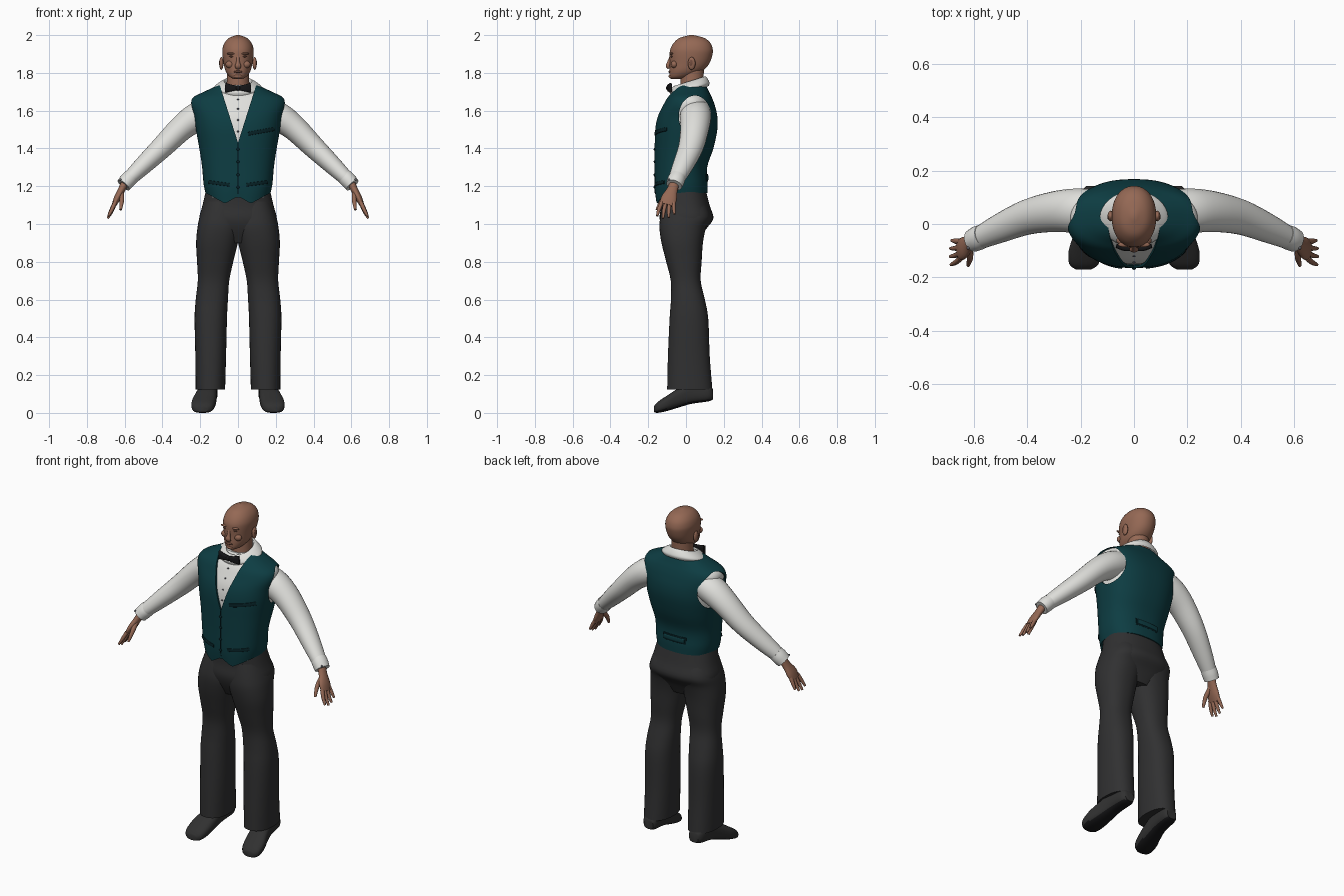
import bpy, bmesh
from math import cos, sin, pi, copysign
from mathutils import Vector

cube = bpy.data.objects.get("Cube")
if cube:
    bpy.data.objects.remove(cube, do_unlink=True)


def material(name, r, g, b):
    m = bpy.data.materials.new(name)
    m.use_nodes = True
    m.diffuse_color = (r, g, b, 1)
    m.node_tree.nodes["Principled BSDF"].inputs["Base Color"].default_value = (r, g, b, 1)
    return m


SKIN = material("brown skin", 0.30, 0.14, 0.09)
LIP = material("dark skin", 0.17, 0.075, 0.05)
TEAL = material("teal cloth", 0.004, 0.046, 0.055)
TRIM = material("dark teal trim", 0.002, 0.016, 0.02)
WHITE = material("white shirt", 0.75, 0.75, 0.72)
GREY = material("charcoal cloth", 0.03, 0.03, 0.031)
LEATHER = material("shoe leather", 0.03, 0.03, 0.03)
BLACK = material("black", 0.008, 0.008, 0.009)
BUTTON = material("grey button", 0.12, 0.12, 0.14)
parts = []


def finish(name, bm, mat, mirror=False):
    me = bpy.data.meshes.new(name)
    bm.to_mesh(me)
    bm.free()
    me.materials.append(mat)
    ob = bpy.data.objects.new(name, me)
    bpy.context.collection.objects.link(ob)
    if mirror:
        ob.modifiers.new("Mirror", 'MIRROR').use_mirror_merge = False
    parts.append(ob)
    return ob


def spline(rows, k=4):
    """Smoothly interpolate rows of numbers."""
    out = []
    for i in range(len(rows) - 1):
        quad = zip(rows[max(i - 1, 0)], rows[i], rows[i + 1], rows[min(i + 2, len(rows) - 1)])
        quad = list(quad)
        for j in range(k):
            t = j / k
            out.append(tuple(b + t * (c - a) / 2 + t * t * (a - 2.5 * b + 2 * c - d / 2)
                             + t ** 3 * (1.5 * (b - c) + (d - a) / 2) for a, b, c, d in quad))
    return out + [tuple(rows[-1])]


def loft(name, rings, mat, n=32, p=2.0, caps=True, mirror=False):
    """Skin superellipse rings given as (centre, U, V)."""
    bm = bmesh.new()
    loops = []
    for c, u, v in rings:
        loop = []
        for i in range(n):
            a = 2 * pi * (i + 0.5) / n
            ca, sa = cos(a), sin(a)
            loop.append(bm.verts.new(Vector(c) + Vector(u) * copysign(abs(ca) ** (2 / p), ca)
                                     + Vector(v) * copysign(abs(sa) ** (2 / p), sa)))
        loops.append(loop)
    for a, b in zip(loops, loops[1:]):
        for i in range(n):
            j = (i + 1) % n
            bm.faces.new((a[i], a[j], b[j], b[i]))
    if caps:
        bm.faces.new(loops[0][::-1])
        bm.faces.new(loops[-1])
        bmesh.ops.recalc_face_normals(bm, faces=bm.faces)
    return finish(name, bm, mat, mirror)


def level(rows):
    """Horizontal rings from (z, left x, right x, front y, back y)."""
    return [(((a + b) / 2, (f + k) / 2, z), ((b - a) / 2, 0, 0), (0, (k - f) / 2, 0))
            for z, a, b, f, k in rows]


def body(rows):
    return [(z, -r, r, f, k) for z, r, f, k in rows]


def tube(name, rows, mat, n=20, p=2.0, k=4, mirror=False):
    """Tube along rows of (x, y, z, radius towards y, other radius)."""
    rows = spline(rows, k)
    pts = [Vector(r[:3]) for r in rows]
    rings = []
    for i, r in enumerate(rows):
        t = (pts[min(i + 1, len(pts) - 1)] - pts[max(i - 1, 0)]).normalized()
        y = Vector((0, 1, 0))
        u = (y - t * y.dot(t)).normalized()
        rings.append((pts[i], u * r[3], t.cross(u) * r[4]))
    return loft(name, rings, mat, n, p, True, mirror)


def ball(name, centre, radii, mat, mirror=False):
    bm = bmesh.new()
    bmesh.ops.create_uvsphere(bm, u_segments=16, v_segments=10, radius=1)
    for v in bm.verts:
        v.co = Vector(a * b + c for a, b, c in zip(v.co, radii, centre))
    return finish(name, bm, mat, mirror)


# Torso: waistcoat shell over a shirt
torso = spline(body([(1.14, .172, -.16, .115), (1.2, .182, -.165, .115), (1.3, .19, -.164, .112),
                     (1.4, .205, -.164, .145), (1.5, .223, -.163, .166), (1.57, .235, -.15, .166),
                     (1.63, .252, -.122, .152), (1.67, .238, -.1, .137), (1.7, .18, -.075, .122),
                     (1.735, .105, -.05, .105)]))
POWER = 2.4


def torso_y(x, z, side=-1):
    """Depth of the torso surface at x, z; side -1 is the front."""
    lo, hi = next((a, b) for a, b in zip(torso, torso[1:]) if z <= b[0])
    t = max(0, (z - lo[0]) / (hi[0] - lo[0]))
    _, _, r, f, k = (a + (b - a) * t for a, b in zip(lo, hi))
    return (f + k) / 2 + side * (k - f) / 2 * (1 - min(1, abs(x) / r) ** POWER) ** (1 / POWER)


loft("shirt_body", level([(z, a + .013, b - .013, f + .013, k - .013) for z, a, b, f, k in torso]),
     WHITE, 64, POWER)
vest = loft("waistcoat", level(torso), TEAL, 80, POWER, caps=False)
for v in vest.data.vertices:
    x, y, z = v.co
    ax = abs(x)
    hem = 1.165 if y > 0 else 1.148 - .04 * ax / .068 if ax < .068 else 1.108 + .055 * min(1, (ax - .068) / .1)
    v.co.z += max(0, (1.25 - z) / .11) * (hem - 1.14)

# Cut the neckline and armholes
bm = bmesh.new()
tri = [bm.verts.new((x, -.4, z)) for x, z in ((0, 1.43), (.117, 1.8), (-.117, 1.8))]
ext = bmesh.ops.extrude_face_region(bm, geom=[bm.faces.new(tri)])
bmesh.ops.translate(bm, vec=(0, .4, 0), verts=[e for e in ext["geom"] if isinstance(e, bmesh.types.BMVert)])
bmesh.ops.recalc_face_normals(bm, faces=bm.faces)
cutters = [finish("neckline_cutter", bm, TEAL),
           loft("armhole_cutter", [((x, .047, 1.57), (0, .085, 0), (0, 0, .11)) for x in (.15, .4)],
                TEAL, 40, mirror=True)]
shell = vest.modifiers.new("Thickness", 'SOLIDIFY')
shell.thickness, shell.offset = .01, -1
for c in cutters:
    c.hide_render = True
    cut = vest.modifiers.new("Cut", 'BOOLEAN')
    cut.operation, cut.solver, cut.object = 'DIFFERENCE', 'EXACT', c
graph = bpy.context.evaluated_depsgraph_get()
vest_mesh = bpy.data.meshes.new_from_object(vest.evaluated_get(graph))
vest.modifiers.clear()
vest.data = vest_mesh
for c in cutters:
    parts.remove(c)
    bpy.data.objects.remove(c, do_unlink=True)


# Waistcoat trim
def welt(name, x0, z0, x1, z1, half, side=-1, mat=TRIM, thick=.005):
    rows = []
    for i in range(9):
        x, z = x0 + (x1 - x0) * i / 8, z0 + (z1 - z0) * i / 8
        rows.append((x, torso_y(x, z, side), z, thick, half))
    tube(name, rows, mat, 12, 5, 1)


welt("breast_pocket", .055, 1.478, .19, 1.502, .010)
welt("left_pocket", .045, 1.207, .155, 1.222, .009)
welt("right_pocket", -.155, 1.222, -.045, 1.207, .009)
welt("back_strap_border", -.075, 1.245, .075, 1.245, .02, 1)
welt("back_strap", -.067, 1.245, .067, 1.245, .013, 1, TEAL, .008)
welt("front_opening", 0, 1.16, 0, 1.43, .002, thick=.003)
for z in (1.195, 1.26, 1.33, 1.395):
    ball("waistcoat_button", (0, torso_y(0, z) - .002, z), (.008, .005, .008), TRIM)
for z in (1.49, 1.55, 1.61, 1.66):
    ball("shirt_button", (0, torso_y(0, z) + .012, z), (.005, .004, .005), BUTTON)

# Collar and bow tie
loft("collar", [((0, .02, z), (rx, 0, 0), (0, ry, .025)) for z, rx, ry in
                spline([(1.705, .122, .1), (1.722, .128, .105), (1.742, .105, .096), (1.755, .08, .085),
                        (1.75, .07, .076), (1.70, .066, .07)])], WHITE, 40, caps=False)
tube("bow_wings", [(.004, -.09, 1.72, .009, .012), (.035, -.09, 1.72, .011, .018),
                   (.066, -.082, 1.721, .008, .026)], BLACK, 16, 4, mirror=True)
ball("bow_knot", (0, -.093, 1.72), (.013, .013, .015), BLACK)

# Sleeves and cuffs
arm = [(.15, .05, 1.595, .08, .074), (.22, .05, 1.565, .083, .077), (.3, .046, 1.507, .076, .068),
       (.4, .026, 1.408, .066, .059), (.5, -.015, 1.312, .055, .049), (.575, -.05, 1.24, .043, .039),
       (.595, -.058, 1.22, .036, .034)]
tube("sleeves", arm, WHITE, 28, mirror=True)
tube("cuffs", [(.566, -.044, 1.25, .044, .042), (.585, -.053, 1.23, .046, .043),
               (.606, -.063, 1.206, .043, .04)], WHITE, 28, mirror=True)
ball("cuff_buttons", (.622, -.09, 1.235), (.006, .006, .006), BUTTON, True)

# Hands
tube("palms", [(.595, -.058, 1.225, .026, .022), (.617, -.073, 1.18, .029, .019), (.64, -.09, 1.135, .042, .018),
               (.656, -.1, 1.1, .038, .012)], SKIN, mirror=True)
for i, drop in enumerate((.068, .08, .075, .058)):
    o = (i - 1.5) * .021
    tube("finger_pair", [(.65, -.097 + o, 1.115, .011, .011), (.668, -.104 + o * 1.25, 1.11 - drop * .5, .010, .010),
                         (.668 + drop * .27, -.107 + o * 1.45, 1.11 - drop, .006, .006)], SKIN, 10, mirror=True)
tube("thumbs", [(.618, -.085, 1.17, .014, .014), (.615, -.125, 1.125, .013, .012),
                (.622, -.155, 1.075, .007, .007)], SKIN, 12, mirror=True)

# Trousers
loft("trouser_seat", level(spline(body([(.9, .1, -.09, .07), (.97, .19, -.125, .105), (1.03, .205, -.14, .145),
                                        (1.1, .188, -.132, .125), (1.2, .165, -.135, .1)]))), GREY, 48, 2.4)
loft("trouser_legs", level(spline([(.125, .068, .224, -.1, .14), (.3, .063, .226, -.096, .126),
                                   (.5, .058, .23, -.087, .118), (.6, .053, .224, -.08, .1),
                                   (.7, .046, .213, -.081, .078), (.8, .025, .217, -.105, .083),
                                   (.9, 0, .222, -.13, .09), (.98, -.02, .215, -.141, .106),
                                   (1.04, -.02, .203, -.136, .13), (1.12, -.02, .175, -.12, .1)])),
     GREY, 36, 2.3, mirror=True)

# Shoes with dark soles
shoes = loft("shoes", [((cx, y, (lo + hi) / 2), (w, 0, 0), (0, 0, (hi - lo) / 2)) for y, cx, w, lo, hi in
                       spline([(.142, .15, .03, .07, .125), (.115, .153, .045, .06, .15), (.03, .16, .049, .048, .16),
                               (-.04, .17, .057, .028, .13), (-.1, .182, .063, .01, .092), (-.15, .188, .055, 0, .058),
                               (-.17, .189, .03, .004, .035)])], LEATHER, 28, 2.7, mirror=True)
shoes.data.materials.append(BLACK)
for f in shoes.data.polygons:
    f.material_index = int(f.normal.z < -.7)

# Head
tube("neck", [(0, .035, 1.68, .066, .066), (0, .032, 1.75, .062, .06), (0, .035, 1.82, .06, .058)], SKIN, 28)
loft("head", level(spline(body([(1.768, .022, -.078, -.03), (1.78, .045, -.087, .03), (1.81, .066, -.088, .088),
                                (1.85, .076, -.086, .124), (1.9, .083, -.087, .141), (1.93, .082, -.082, .141),
                                (1.96, .071, -.064, .128), (1.985, .047, -.034, .097), (2, .008, .02, .04)]))),
     SKIN, 40, 2.15)
tube("nose", [(0, -.08, 1.887, .007, .008), (0, -.09, 1.855, .010, .010), (0, -.096, 1.837, .011, .017),
              (0, -.088, 1.825, .009, .013)], SKIN, 16)
ball("ears", (.088, .03, 1.85), (.011, .02, .034), SKIN, True)
ball("ear_hollows", (.096, .027, 1.853), (.004, .010, .018), LIP, True)
ball("brow_ridges", (.035, -.077, 1.902), (.025, .01, .006), SKIN, True)
ball("eyes", (.033, -.076, 1.887), (.014, .007, .005), LIP, True)
ball("cheeks", (.042, -.062, 1.845), (.024, .018, .02), SKIN, True)
ball("lips", (0, -.086, 1.806), (.024, .007, .006), LIP)
ball("chin", (0, -.076, 1.782), (.025, .016, .012), SKIN)

# Smooth shading with sharp edges kept
for ob in bpy.context.selected_objects:
    ob.select_set(False)
for ob in parts:
    ob.select_set(True)
bpy.context.view_layer.objects.active = vest
bpy.ops.object.shade_smooth_by_angle(angle=pi / 4)
